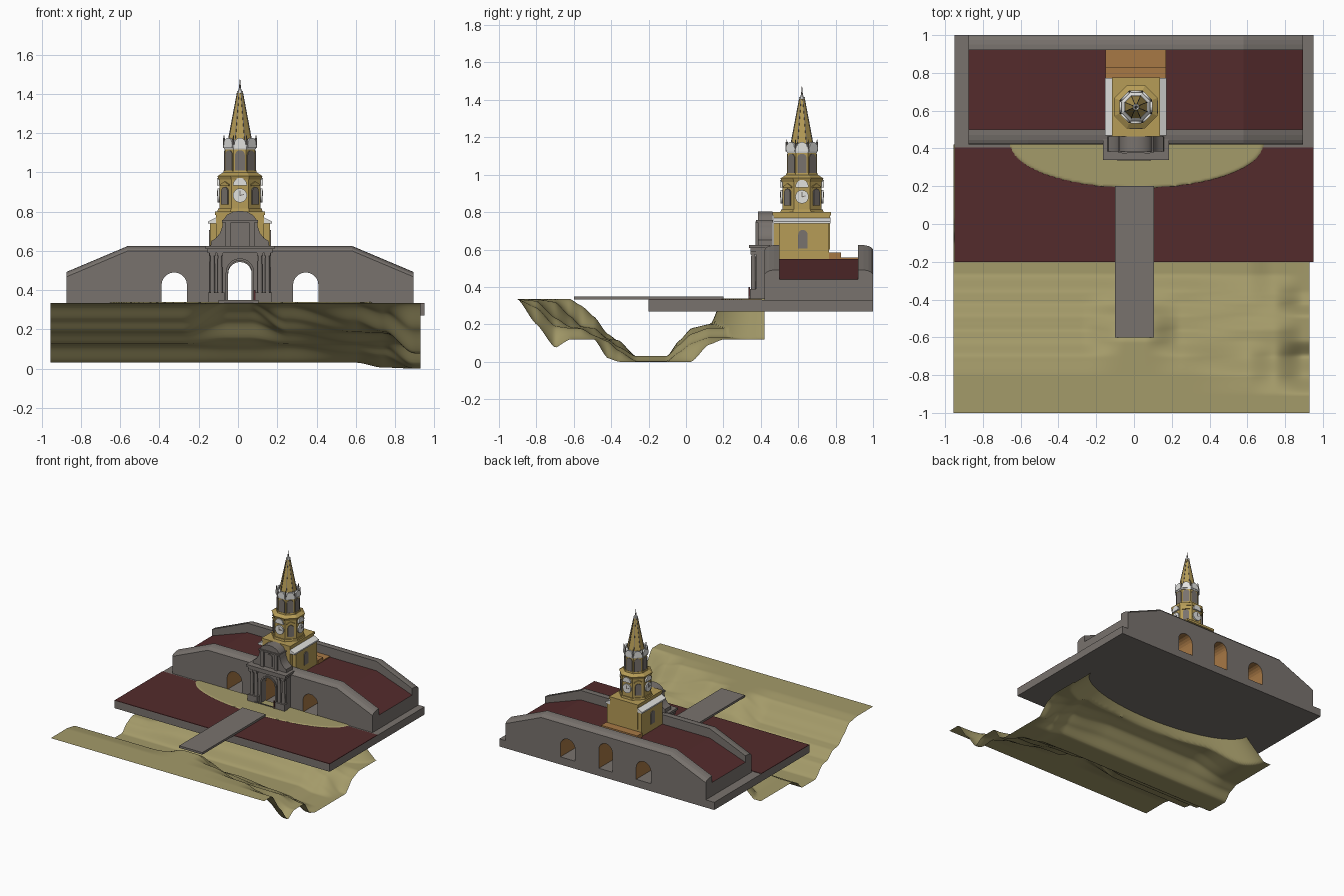
import bpy, bmesh, math
from mathutils import Matrix

if "Cube" in bpy.data.objects:
    bpy.data.objects.remove(bpy.data.objects["Cube"])

CX, CY = 0.01, 0.62   # centre line of the gate and the tower


def material(name, col):
    m = bpy.data.materials.new(name)
    m.diffuse_color = (*col, 1)
    m.use_nodes = True
    m.node_tree.nodes["Principled BSDF"].inputs["Base Color"].default_value = m.diffuse_color
    return m


STONE = material("grey_stone", (0.19, 0.17, 0.155))
RED = material("dark_red", (0.088, 0.024, 0.025))
EARTH = material("dry_grass", (0.37, 0.325, 0.142))
OCHRE = material("ochre_plaster", (0.47, 0.335, 0.095))
BROWN = material("orange_brown", (0.39, 0.19, 0.06))
WHITE = material("off_white", (0.75, 0.75, 0.73))


def finish(name, bm, mats, smooth=None):
    bmesh.ops.recalc_face_normals(bm, faces=bm.faces)
    me = bpy.data.meshes.new(name)
    bm.to_mesh(me)
    bm.free()
    ob = bpy.data.objects.new(name, me)
    bpy.context.collection.objects.link(ob)
    for m in mats:
        me.materials.append(m)
    if smooth:
        bpy.context.view_layer.objects.active = ob
        ob.select_set(True)
        bpy.ops.object.shade_smooth_by_angle(angle=math.radians(smooth))
        ob.select_set(False)
    return ob


def box(name, x0, x1, y0, y1, z0, z1, mat):
    return prism(name, [(x0, z0), (x0, z1), (x1, z1), (x1, z0)], [y0, y1], [mat])


def prism(name, pts, ys, mats, edge_mat=None, drops=None, top=(), place=None, smooth=None):
    """Sweep an x-z outline along y; points listed in top sink by the drop of each station."""
    bm = bmesh.new()
    rings = []
    for j, y in enumerate(ys):
        d = drops[j] if drops else 0
        rings.append([bm.verts.new((x, y, z - (d if i in top else 0))) for i, (x, z) in enumerate(pts)])
    n = len(pts)
    for a, b in zip(rings, rings[1:]):
        for i in range(n):
            f = bm.faces.new((a[i], a[(i + 1) % n], b[(i + 1) % n], b[i]))
            f.material_index = edge_mat(i) if edge_mat else 0
    bm.faces.new(rings[0])
    bm.faces.new(rings[-1])
    if place:
        bm.transform(place)
    return finish(name, bm, mats, smooth)


def arch(cx, w, z0, z1, n=10):
    """Round-headed outline running from the right foot to the left foot."""
    r = w / 2
    return [(cx + r, z0)] + [(cx + r * math.cos(math.pi * k / n), z1 - r + r * math.sin(math.pi * k / n))
                             for k in range(n + 1)] + [(cx - r, z0)]


def drum(name, r0, r1, z0, z1, mat, n=8, x=CX, y=CY, smooth=None):
    """Tapered polygon drum; radii are to the flat sides."""
    bm = bmesh.new()
    k = 1 / math.cos(math.pi / n)
    bmesh.ops.create_cone(bm, cap_ends=True, segments=n, radius1=r0 * k, radius2=r1 * k, depth=z1 - z0,
                          matrix=Matrix.Translation((x, y, (z0 + z1) / 2)) @ Matrix.Rotation(math.pi / n, 4, 'Z'))
    return finish(name, bm, [mat], smooth)


def tower_plate(name, pts, side, dist, mat, thick=0.008):
    """Thin plate on one of the eight tower sides; side 0 faces the front."""
    place = Matrix.Translation((CX, CY, 0)) @ Matrix.Rotation(side * math.pi / 4, 4, 'Z')
    return prism(name, pts, [-dist - thick, -dist + 0.004], [mat], place=place)


# --- Ground: trench with stepped banks, and a mound reaching up to the gate
YS = [-1, -.9, -.8, -.7, -.62, -.56, -.49, -.42, -.36, -.27, -.1, -.04, .03, .12, .2, .42]
SIDE = [.335, .335, .335, .32, .245, .19, .18, .125, .115, .03, .03, .09, .12, .12, .12, .12]
MID = [.335, .335, .335, .335, .335, .30, .24, .15, .11, .03, .03, .11, .18, .20, .25, .30]
RIGHT = [.335, .335, .325, .235, .187, .18, .135, .12, .08, .03, .03, .09, .15, .18, .18, .18]
LOW = [.335, .335, .29, .19, .18, .178, .14, .11, .06, .005, .005, .05, .10, .13, .13, .13]
END = [.335, .335, .20, .075, .12, .12, .12, .02, 0, 0, 0, 0, 0, .09, .12, .12]
BANK = SIDE[:11] + MID[11:14] + [.2, .2]
STATIONS = [(-.955, SIDE), (-.85, SIDE), (-.5, BANK), (-.28, BANK), (-.05, MID), (.06, MID), (.25, BANK),
            (.6, RIGHT), (.74, LOW), (.9, END), (.931, END)]


def along(prof, y):
    for i in range(len(YS) - 1):
        if y <= YS[i + 1] + 1e-6:
            t = (y - YS[i]) / (YS[i + 1] - YS[i])
            t = 0.6 * t + 0.4 * t * t * (3 - 2 * t)
            return prof[i] + (prof[i + 1] - prof[i]) * t


def height(x, y):
    for (xa, pa), (xb, pb) in zip(STATIONS, STATIONS[1:]):
        if x <= xb:
            t = max(0, (x - xa) / (xb - xa))
            t = t * t * (3 - 2 * t)
            z = along(pa, y) * (1 - t) + along(pb, y) * t
            break
    if y > -0.1:
        d = math.hypot((x - .015) / .665, (y - .425) / .235)
        z = max(min(z, .325), min(.338, .338 - (d - 1) * .6))
    return z


bm = bmesh.new()
NX, NY = 150, 130
grid = [[bm.verts.new((x, y, height(x, y))) for x in [-.955 + 1.885 * i / NX for i in range(NX + 1)]]
        for y in [-1 + 1.42 * j / NY for j in range(NY + 1)]]
for ra, rb in zip(grid, grid[1:]):
    for i in range(NX):
        bm.faces.new((ra[i], ra[i + 1], rb[i + 1], rb[i]))
finish("ground", bm, [EARTH], 60)

# --- Platform, forecourt paving and bridge
box("platform", -.95, .95, -.2, 1, .27, .331, STONE)
box("forecourt", -.95, .95, -.2, .405, .329, .334, RED)
box("bridge", -.10, .105, -.6, .2, .333, .35, STONE)

# --- Bastion: two walls and a filled terrace, pierced by three vaulted passages
ARCHES = arch(.345, .13, .33, .49) + arch(CX, .12, .33, .543) + arch(-.325, .13, .33, .49)


def bastion(name, lo, hi, ys, drops, top_mat):
    shell = [(-.875, .33), (-.875, lo), (-.56, hi), (.58, hi), (.895, lo), (.895, .33)]
    n, a = len(shell), len(ARCHES) // 3

    def edge_mat(i):
        if 1 <= i <= 3:
            return 2
        k = i - n
        return 1 if k >= 0 and k % a != a - 1 else 0
    prism(name, shell + ARCHES, ys, [STONE, BROWN, top_mat], edge_mat, drops, (1, 2, 3, 4))


bastion("front_wall", .492, .625, [.5, .47, .445, .43, .42], [0, .001, .006, .013, .025], STONE)
bastion("terrace", .44, .55, [.5, .92], [0, 0], RED)
bastion("back_wall", .492, .625, [.92, .95, .975, .99, 1], [0, .001, .006, .013, .025], STONE)

# --- Gate: arched front, paired columns, entablature and curved pediment
gate = [(CX - .158, .33), (CX - .158, .6), (CX + .158, .6), (CX + .158, .33)]
prism("gate_front", gate + arch(CX, .12, .33, .55), [.375, .425], [STONE])
prism("gate_arch_trim", arch(CX, .145, .333, .562) + arch(CX, .12, .333, .55)[::-1], [.366, .38], [STONE])
for s in (-1, 1):
    for off in (.102, .14):
        x = CX + s * off
        drum("gate_column", .0135, .011, .385, .575, STONE, 12, x, .36, 40)
        box("column_capital", x - .016, x + .016, .344, .38, .573, .592, STONE)
    x = CX + s * .121
    box("column_pedestal", x - .042, x + .042, .341, .38, .333, .388, STONE)
    box("pediment_pilaster", CX + s * .06 - .014, CX + s * .06 + .014, .372, .39, .62, .75, STONE)
box("gate_frieze", CX - .165, CX + .165, .346, .44, .588, .61, STONE)
box("gate_cornice", CX - .175, CX + .175, .338, .45, .608, .625, STONE)
half = [(.15, .62), (.146, .65), (.122, .665), (.102, .69), (.09, .725), (.087, .755), (.066, .783), (.035, .799)]
outline = [(CX - x, z) for x, z in half] + [(CX, .804)] + [(CX + x, z) for x, z in reversed(half)]
prism("gate_pediment", outline, [.385, .462], [STONE], smooth=35)
box("pediment_cornice", CX - .092, CX + .092, .375, .464, .745, .757, STONE)
prism("pediment_niche", arch(CX, .055, .64, .735), [.378, .388], [STONE])

# --- Tower base with sloping white side roofs, and a low annex behind
box("tower_base", CX - .152, CX + .152, .5, .765, .547, .742, OCHRE)
box("tower_nave", CX - .122, CX + .122, .468, .77, .60, .785, OCHRE)
box("nave_parapet", CX - .127, CX + .127, .463, .775, .782, .80, OCHRE)
for s in (-1, 1):
    slope = [(CX + s * .163, .738), (CX + s * .163, .749), (CX + s * .121, .77), (CX + s * .121, .738)]
    prism("side_roof", slope, [.468, .773], [WHITE])
    x = CX + s * .152
    side = Matrix.Translation((x, .625, 0)) @ Matrix.Rotation(math.pi / 2, 4, 'Z')
    prism("base_window", arch(0, .05, .605, .705), [-.005, .005], [STONE], place=side)
box("annex", CX - .16, CX + .16, .765, .83, .547, .583, BROWN)
box("annex_step", CX - .16, CX + .16, .83, .92, .547, .558, BROWN)

# --- Clock stage: octagon with clocks on the main sides and windows between
drum("clock_stage_plinth", .115, .112, .798, .815, OCHRE)
drum("clock_stage", .105, .105, .81, .965, OCHRE)
drum("clock_stage_cornice", .108, .115, .962, .982, OCHRE)
drum("clock_stage_roof", .112, .088, .982, .998, OCHRE)
for k in range(8):
    if k % 2:
        tower_plate("stage_window", arch(0, .045, .835, .925), k, .105, STONE)
        tower_plate("window_hood", [(-.03, .938), (0, .953), (.03, .938), (.03, .93), (-.03, .93)], k, .105, OCHRE)
    else:
        dial = [(.036 * math.cos(a * math.pi / 10), .882 + .036 * math.sin(a * math.pi / 10)) for a in range(20)]
        tower_plate("clock_dial", dial, k, .107, WHITE)
        tower_plate("clock_hand", [(-.003, .88), (-.003, .908), (.003, .908), (.003, .88)], k, .115, STONE, .002)
        tower_plate("clock_hand", [(0, .879), (0, .884), (.02, .889), (.02, .885)], k, .115, STONE, .002)
        tower_plate("clock_gable", arch(0, .07, .932, .972), k, .109, WHITE)

# --- Belfry: slimmer octagon with tall openings, white cornice and finials
drum("belfry_base", .086, .083, .99, 1.01, OCHRE)
drum("belfry", .077, .077, 1.0, 1.125, OCHRE)
drum("belfry_cornice", .08, .086, 1.116, 1.142, WHITE)
drum("spire_skirt", .082, .06, 1.142, 1.165, WHITE)
for k in range(8):
    tower_plate("belfry_opening", arch(0, .05, 1.008, 1.112), k, .077, STONE, .004)
    tower_plate("belfry_gable", arch(0, .058, 1.125, 1.175), k, .079, WHITE)
    a = (k + .5) * math.pi / 4
    x, y = CX + .088 * math.cos(a), CY + .088 * math.sin(a)
    drum("belfry_finial", .005, .002, 1.138, 1.188, STONE, 6, x, y)

# --- Spire with ribs, topped by a ball and a pin
drum("spire", .06, .013, 1.155, 1.41, OCHRE)
for k in range(8):
    place = Matrix.Translation((CX, CY, 0)) @ Matrix.Rotation((k + .5) * math.pi / 4, 4, 'Z')
    rib = [(.055, 1.16), (.0665, 1.16), (.0155, 1.41), (.008, 1.41)]
    prism("spire_rib", rib, [-.002, .002], [STONE], place=place)
drum("spire_cap", .016, .016, 1.405, 1.415, WHITE)
drum("spire_ball", .010, .005, 1.415, 1.43, WHITE, 8)
drum("spire_pin", .005, .001, 1.428, 1.472, STONE, 6)

# --- Barrier before the gate
box("barrier_post", .08, .088, .335, .343, .335, .40, RED)
box("barrier_bar", -.09, .09, .335, .341, .344, .35, STONE)
